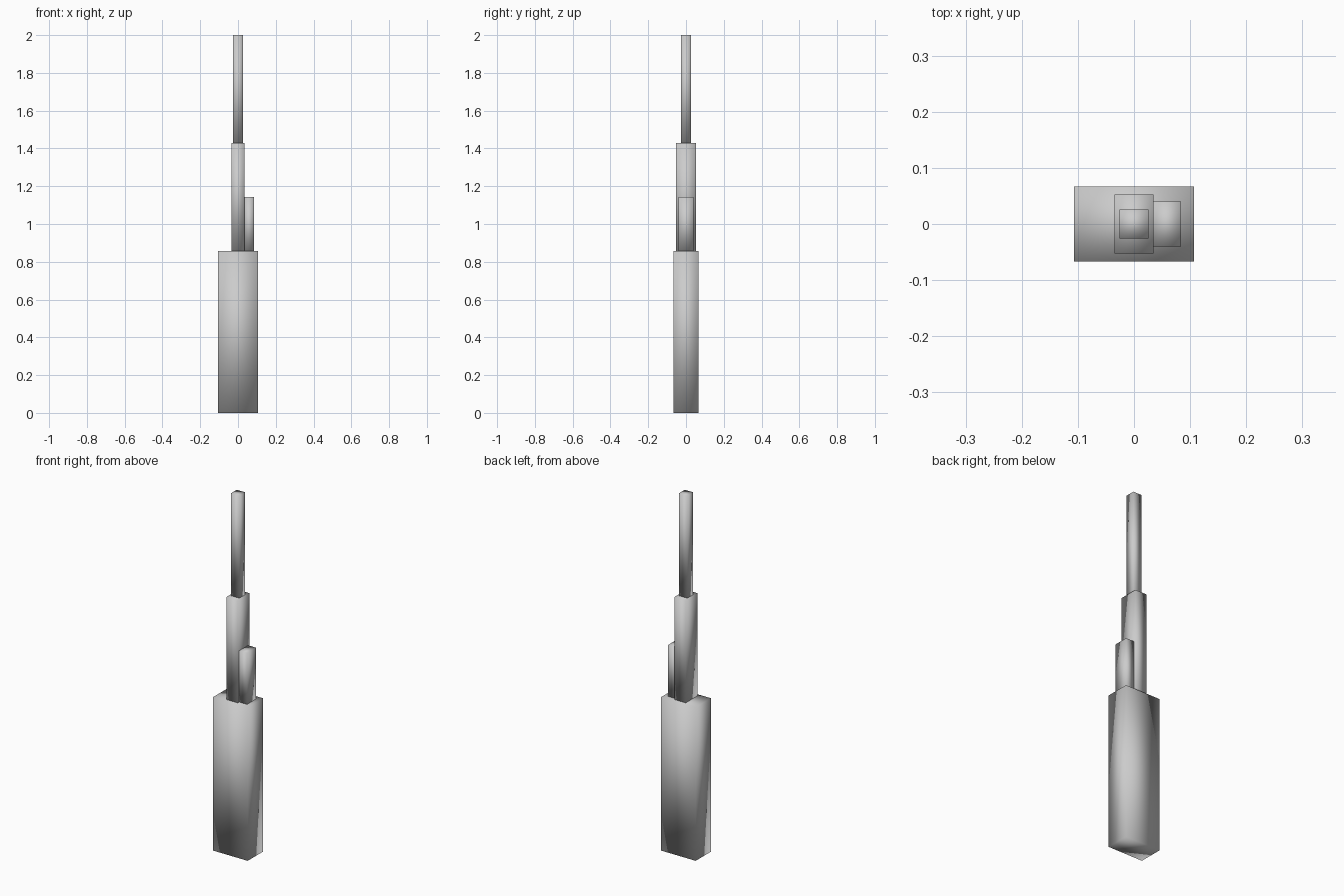
import bpy
import bmesh
from mathutils import Matrix, Vector

old = bpy.data.objects.get("Cube")
if old:
    bpy.data.objects.remove(old, do_unlink=True)

# Single pale grey colour
GREY = (0.6, 0.6, 0.6, 1.0)
grey = bpy.data.materials.new("pale_grey")
grey.use_nodes = True
grey.diffuse_color = GREY
grey.node_tree.nodes["Principled BSDF"].inputs["Base Color"].default_value = GREY


def block(name, x, width, depth, bottom, top):
    """Smooth-shaded box standing on the level 'bottom'."""
    bm = bmesh.new()
    centre = Vector((x, 0, (bottom + top) / 2))
    size = Vector((width, depth, top - bottom))
    bmesh.ops.create_cube(bm, size=1, matrix=Matrix.LocRotScale(centre, None, size))
    for face in bm.faces:
        face.smooth = True
    mesh = bpy.data.meshes.new(name)
    bm.to_mesh(mesh)
    bm.free()
    mesh.materials.append(grey)
    obj = bpy.data.objects.new(name, mesh)
    bpy.context.collection.objects.link(obj)
    return obj


# Stepped tower: each stage stands on the one below
BASE_TOP, MIDDLE_TOP = 0.857, 1.429
block("base_block", 0, 0.213, 0.133, 0, BASE_TOP)
block("middle_block", 0, 0.07, 0.105, BASE_TOP, MIDDLE_TOP)
block("top_spire", 0, 0.052, 0.052, MIDDLE_TOP, 2)

# Shorter block leaning against the left side of the middle stage
block("side_block", 0.059, 0.05, 0.08, BASE_TOP, 1.143)
